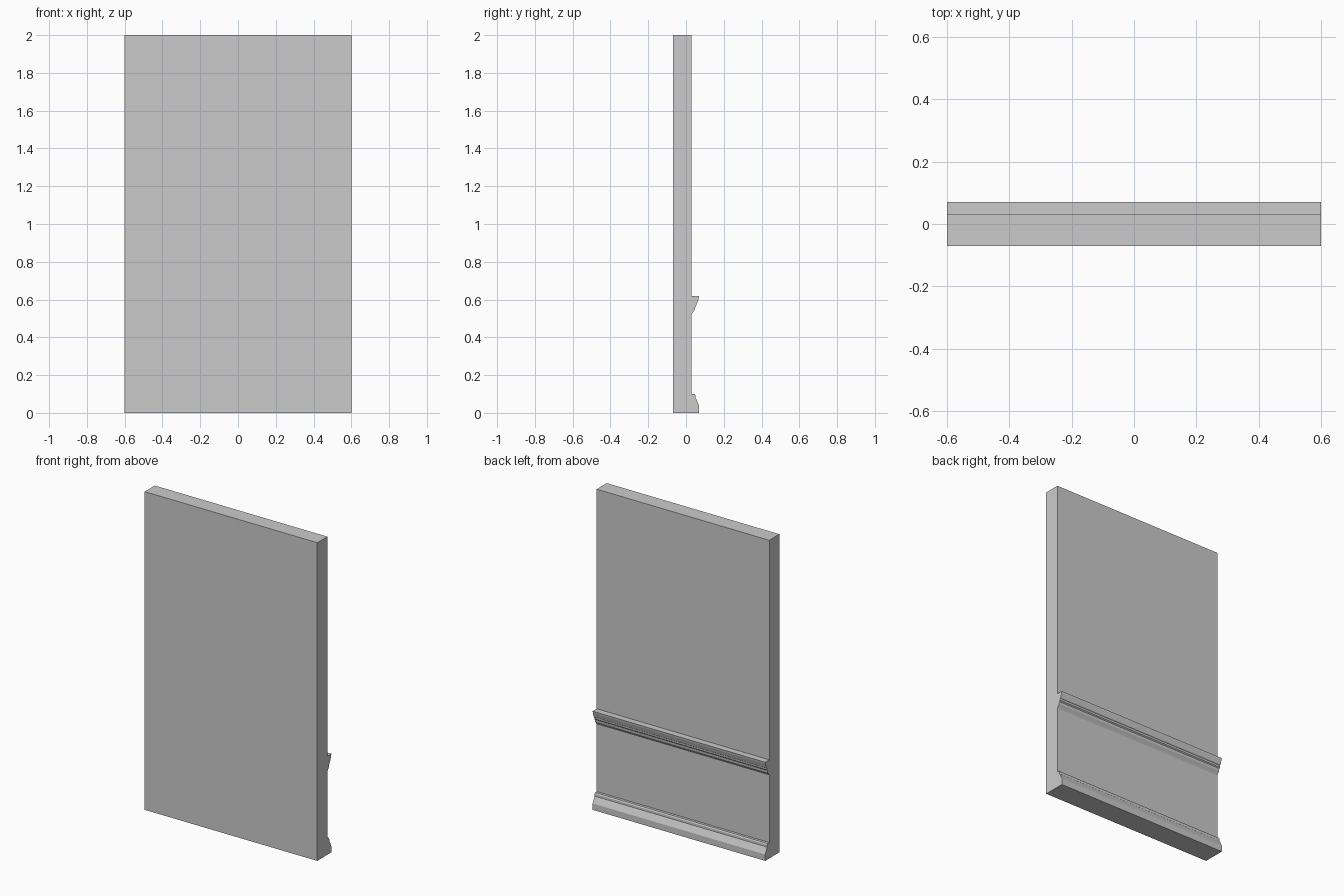
import bpy, bmesh

if "Cube" in bpy.data.objects:
    bpy.data.objects.remove(bpy.data.objects["Cube"])

HALF = 0.6      # half the panel width
BACK = 0.03     # wall face carrying the mouldings


def extrude_profile(name, pts):
    """Sweep a closed (y, z) profile along the whole width in x."""
    bm = bmesh.new()
    face = bm.faces.new([bm.verts.new((-HALF, y, z)) for y, z in pts])
    ext = bmesh.ops.extrude_face_region(bm, geom=[face], use_keep_orig=True)
    verts = [v for v in ext["geom"] if isinstance(v, bmesh.types.BMVert)]
    bmesh.ops.translate(bm, verts=verts, vec=(2 * HALF, 0, 0))
    bmesh.ops.recalc_face_normals(bm, faces=bm.faces[:])
    mesh = bpy.data.meshes.new(name)
    bm.to_mesh(mesh)
    bm.free()
    obj = bpy.data.objects.new(name, mesh)
    bpy.context.collection.objects.link(obj)
    return obj


# Plain wall slab
extrude_profile("wall_panel", [(-0.07, 0), (BACK, 0), (BACK, 2), (-0.07, 2)])

# Baseboard with a stepped top and sloping shoulder
extrude_profile("baseboard", [
    (BACK, 0), (0.07, 0), (0.07, 0.04), (0.053, 0.075),
    (0.05, 0.078), (0.05, 0.092), (0.046, 0.1), (BACK, 0.1)])

# Chair rail: flat top, stepped moulding tapering down to the wall
extrude_profile("chair_rail", [
    (BACK, 0.523), (0.036, 0.532), (0.046, 0.545), (0.048, 0.56),
    (0.054, 0.566), (0.055, 0.578), (0.06, 0.582), (0.068, 0.608),
    (0.07, 0.62), (BACK, 0.62)])
